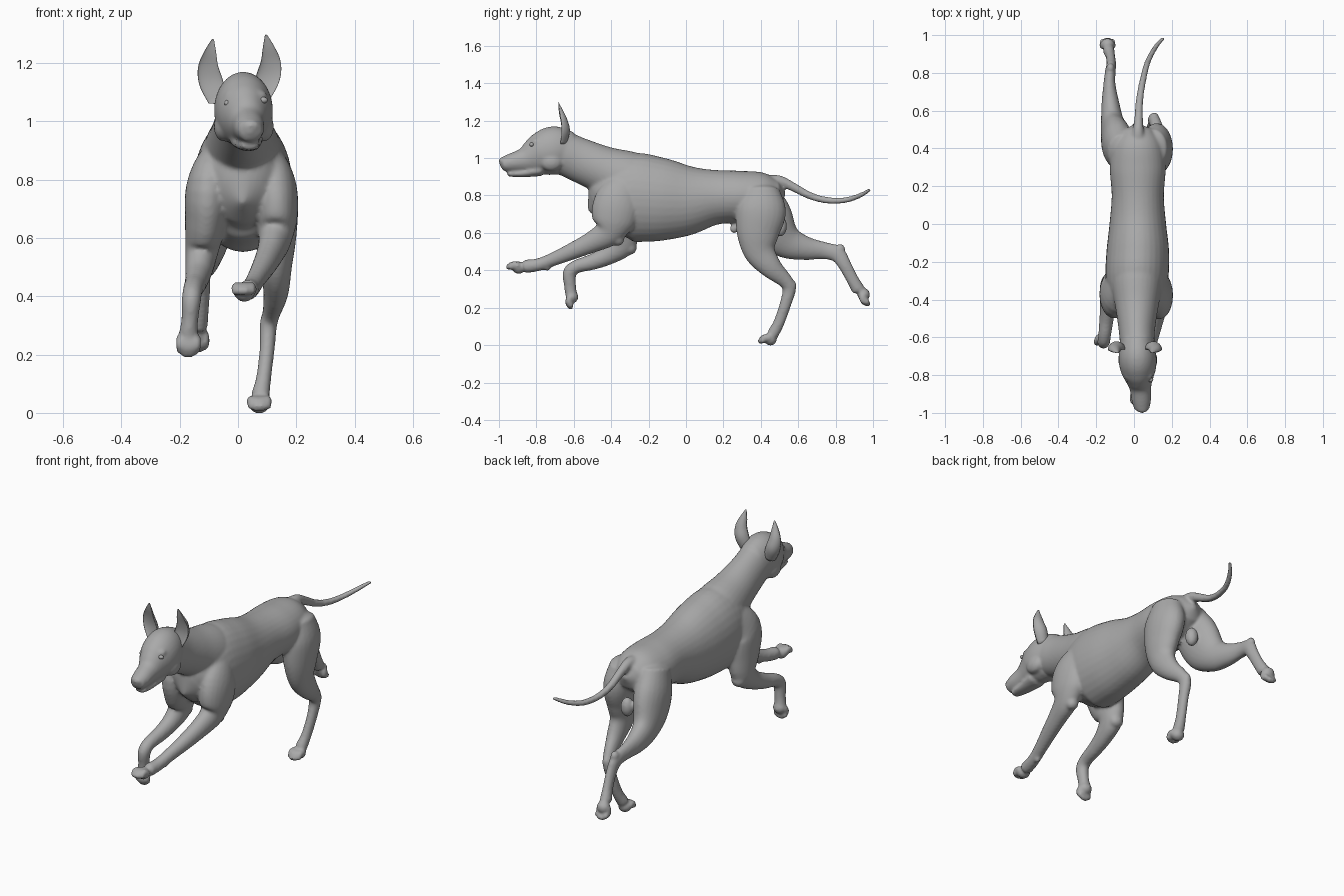
import bpy, bmesh, math
from mathutils import Vector, Matrix

if "Cube" in bpy.data.objects:
    bpy.data.objects.remove(bpy.data.objects["Cube"], do_unlink=True)

grey = bpy.data.materials.new("warm_grey")
grey.use_nodes = True
grey.diffuse_color = (0.4, 0.4, 0.4, 1)
bsdf = grey.node_tree.nodes["Principled BSDF"]
bsdf.inputs["Base Color"].default_value = (0.4, 0.4, 0.4, 1)
bsdf.inputs["Roughness"].default_value = 0.7
X = Vector((1, 0, 0))


def spline(points, steps):
    """Catmull-Rom through (x, y, z, half width, half depth) stations."""
    p = [Vector(q) for q in points]
    p = [p[0] * 2 - p[1]] + p + [p[-1] * 2 - p[-2]]
    out = []
    for i in range(1, len(p) - 2):
        a, b, c, d = p[i - 1:i + 3]
        for k in range(steps):
            t = k / steps
            out.append(0.5 * (2 * b + (c - a) * t + (2 * a - 5 * b + 4 * c - d) * t ** 2
                              + (3 * b - a - 3 * c + d) * t ** 3))
    return out + [p[-2]]


def tube(bm, points, sides=24, steps=5, cup=False):
    """Closed loft of ellipses; cup hollows the front side."""
    st = spline(points, steps)
    pos = [Vector(s[:3]) for s in st]
    rings = []
    for i, s in enumerate(st):
        tan = (pos[min(i + 1, len(st) - 1)] - pos[max(i - 1, 0)]).normalized()
        side = (X - tan * X.dot(tan)).normalized()
        up = side.cross(tan)
        ring = []
        for k in range(sides):
            a = math.tau * k / sides
            u = math.sin(a)
            if cup and u > 0:
                u *= -0.25
            ring.append(bm.verts.new(pos[i] + side * math.cos(a) * max(s[3], .002)
                                     + up * u * max(s[4], .002)))
        rings.append(ring)
    for r, q in zip(rings, rings[1:]):
        for k in range(sides):
            n = (k + 1) % sides
            bm.faces.new((r[k], r[n], q[n], q[k]))
    for ring, end, inner, rad in ((rings[0], pos[0], pos[1], st[0][4]),
                                  (rings[-1], pos[-1], pos[-2], st[-1][4])):
        tip = bm.verts.new(end + (end - inner).normalized() * max(rad, .002) * 0.5)
        for k in range(sides):
            bm.faces.new((ring[k], ring[(k + 1) % sides], tip))


def ball(bm, centre, size):
    m = Matrix.Translation(centre) @ Matrix.Diagonal((*size, 1))
    bmesh.ops.create_uvsphere(bm, u_segments=24, v_segments=14, radius=1, matrix=m)


def paw(bm, centre, direction):
    """Palm with four arched toes."""
    c, d = Vector(centre), Vector(direction).normalized()
    up = d.cross(X).normalized()
    ball(bm, c - up * .006, (.037, .034, .034))
    for k in (-1.5, -.5, .5, 1.5):
        reach = .062 if abs(k) < 1 else .05
        base = c + X * k * .0185
        tube(bm, [(*base, .016, .018),
                  (*(base + d * reach * .5 + up * .009), .016, .02),
                  (*(base + d * reach - up * .008), .012, .014)], 12, 4)


def finish(bm, name):
    bmesh.ops.recalc_face_normals(bm, faces=bm.faces[:])
    me = bpy.data.meshes.new(name)
    bm.to_mesh(me)
    bm.free()
    me.materials.append(grey)
    me.shade_smooth()
    ob = bpy.data.objects.new(name, me)
    bpy.context.scene.collection.objects.link(ob)
    return ob


body = bmesh.new()

# Torso, rump to breastbone
tube(body, [(.02, .50, .81, .08, .07), (.02, .42, .805, .13, .118), (.02, .30, .795, .148, .137),
            (.02, .15, .79, .138, .148), (.02, 0, .775, .15, .192), (.02, -.15, .78, .166, .226),
            (.015, -.30, .79, .165, .235), (.015, -.42, .765, .135, .175),
            (.015, -.48, .74, .08, .10)], 32)
# Neck
tube(body, [(.015, -.20, .84, .13, .15), (.015, -.32, .885, .135, .155),
            (.015, -.45, .94, .112, .127), (.015, -.57, .99, .095, .118),
            (.018, -.66, 1.03, .09, .115)], 32)
# Skull and muzzle
tube(body, [(.015, -.61, 1.035, .08, .105), (.018, -.70, 1.04, .10, .13),
            (.023, -.77, 1.022, .094, .118), (.029, -.825, 1.002, .072, .092),
            (.034, -.87, .987, .057, .066), (.039, -.935, .975, .051, .05),
            (.042, -.98, .967, .04, .038)], 32)
# Lower jaw and nose
tube(body, [(.028, -.78, .935, .058, .032), (.036, -.88, .917, .041, .02),
            (.041, -.95, .915, .029, .014)])
ball(body, (.043, -.983, .985), (.03, .018, .02))
# Brows and cheeks
for s in (-1, 1):
    ball(body, (.026 + s * .048, -.80, 1.087), (.026, .028, .02))
    ball(body, (.02 + s * .068, -.72, .98), (.035, .06, .05))
# Tail
tube(body, [(.02, .40, .86, .05, .04), (.022, .49, .88, .03, .03), (.025, .57, .847, .023, .024),
            (.03, .66, .80, .02, .02), (.045, .75, .775, .018, .018), (.07, .85, .775, .016, .016),
            (.11, .93, .80, .014, .014), (.155, .985, .832, .01, .01)], 16)
# Belly sheath and groin
tube(body, [(.02, .38, .68, .03, .03), (.02, .29, .64, .024, .028), (.02, .245, .615, .018, .022)], 16)
ball(body, (.02, .505, .635), (.035, .035, .055))

# Left hind leg, reaching under the body
tube(body, [(.10, .40, .83, .075, .10), (.12, .40, .72, .085, .135), (.128, .385, .60, .072, .115),
            (.13, .395, .50, .055, .086), (.13, .455, .415, .043, .06), (.115, .53, .345, .031, .04),
            (.104, .552, .30, .03, .036), (.10, .532, .22, .026, .031), (.088, .497, .12, .026, .03),
            (.077, .465, .06, .032, .032)])
ball(body, (.108, .568, .317), (.022, .024, .03))
paw(body, (.073, .45, .037), (0, -.95, -.25))
# Right hind leg, stretched back
tube(body, [(-.065, .38, .83, .075, .10), (-.085, .42, .72, .085, .13), (-.10, .47, .62, .076, .125),
            (-.115, .545, .55, .06, .09), (-.125, .64, .518, .047, .064), (-.13, .74, .505, .032, .046),
            (-.125, .808, .487, .028, .044), (-.12, .848, .43, .025, .036),
            (-.125, .888, .355, .025, .033), (-.135, .922, .295, .031, .036)])
ball(body, (-.125, .825, .515), (.022, .026, .026))
paw(body, (-.14, .945, .268), (0, .45, -.9))
# Left front leg, reaching forward
tube(body, [(.095, -.29, .87, .06, .09), (.125, -.36, .77, .076, .125), (.132, -.39, .67, .072, .12),
            (.127, -.42, .60, .057, .078), (.112, -.50, .552, .047, .058), (.09, -.60, .506, .04, .046),
            (.06, -.72, .455, .032, .036), (.045, -.79, .43, .032, .034), (.033, -.86, .42, .034, .036)])
ball(body, (.128, -.365, .565), (.035, .035, .035))
ball(body, (.055, -.742, .415), (.016, .02, .018))
paw(body, (.022, -.895, .42), (-.1, -1, 0))
# Right front leg, folded
tube(body, [(-.07, -.29, .87, .06, .09), (-.10, -.37, .77, .078, .125), (-.11, -.36, .66, .072, .12),
            (-.125, -.345, .55, .056, .082), (-.135, -.41, .485, .046, .054),
            (-.145, -.50, .445, .038, .043), (-.155, -.585, .42, .034, .036),
            (-.16, -.622, .385, .033, .037), (-.165, -.62, .32, .029, .032),
            (-.17, -.615, .275, .032, .032)])
ball(body, (-.125, -.30, .52), (.04, .037, .037))
paw(body, (-.17, -.615, .258), (0, -.1, -1))

# Fuse the parts into one skin
dog = finish(body, "body")
fuse = dog.modifiers.new("fuse", 'REMESH')
fuse.mode = 'VOXEL'
fuse.voxel_size = .008
fuse.use_smooth_shade = True
soften = dog.modifiers.new("soften", 'SMOOTH')
soften.factor = .5
soften.iterations = 7

# Cupped ears and eyes
EAR = [(.078, -.67, 1.09, .036, .036), (.103, -.665, 1.15, .041, .044), (.112, -.668, 1.20, .035, .034),
       (.105, -.678, 1.25, .021, .021), (.096, -.683, 1.295, .004, .004)]
for side, name in ((1, "left"), (-1, "right")):
    ear = bmesh.new()
    tube(ear, [(p[0], *p[1:]) if side > 0 else (.01 - p[0], p[1], p[2] - .015, *p[3:]) for p in EAR],
         24, 5, cup=True)
    finish(ear, name + "_ear")
    eye = bmesh.new()
    ball(eye, (.027 + side * .06, -.825, 1.067 + side * .005), (.015, .012, .011))
    finish(eye, name + "_eye")
